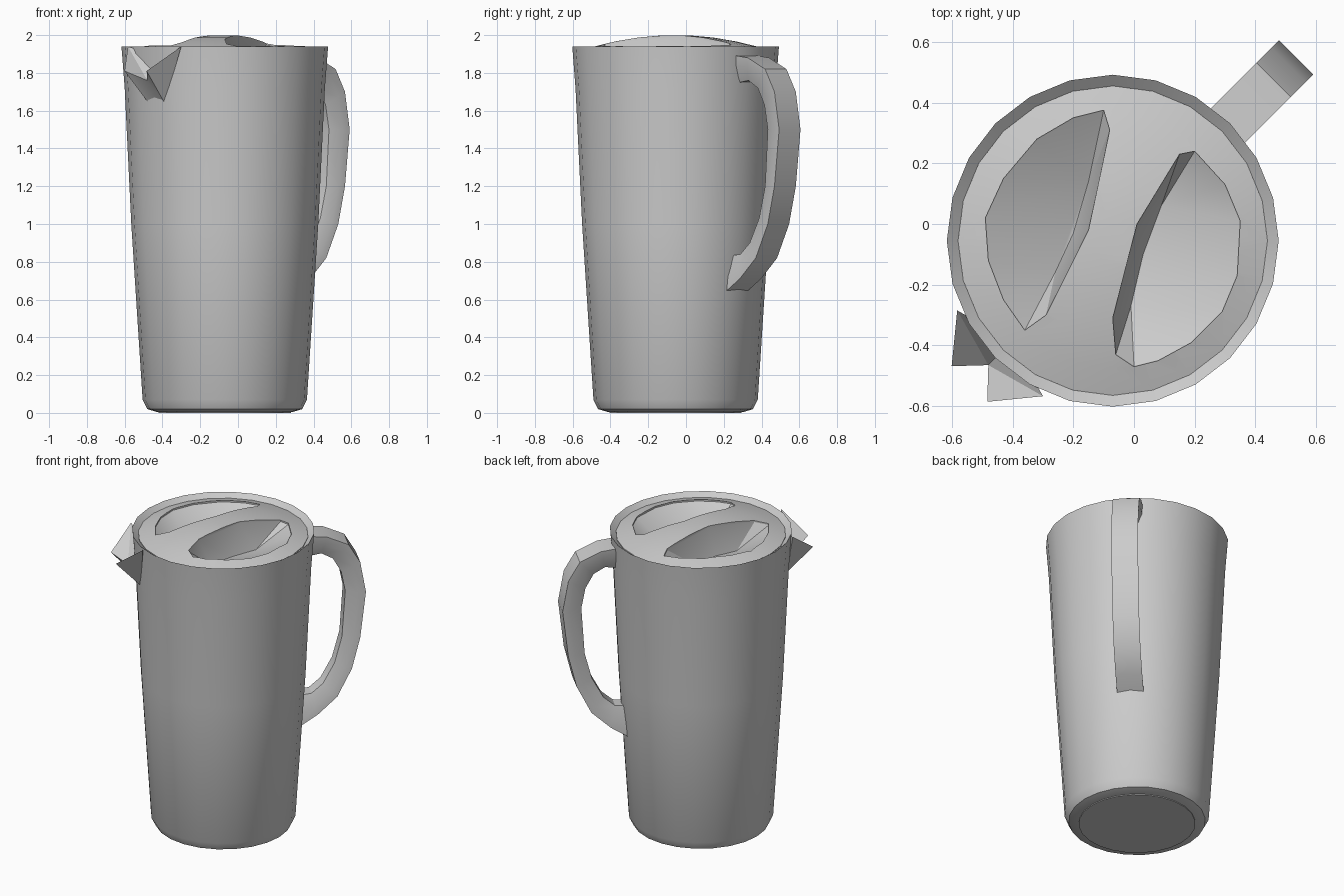
import bpy, bmesh, math
from mathutils import Vector

CX, CY = -0.07, -0.055
if "Cube" in bpy.data.objects:
    bpy.data.objects.remove(bpy.data.objects["Cube"], do_unlink=True)

grey = bpy.data.materials.new("light grey")
grey.use_nodes = True
colour = (0.6, 0.6, 0.6, 1)
grey.diffuse_color = colour
grey.node_tree.nodes["Principled BSDF"].inputs["Base Color"].default_value = colour


def finish(bm, name, angle=35):
    bmesh.ops.recalc_face_normals(bm, faces=bm.faces)
    mesh = bpy.data.meshes.new(name)
    bm.to_mesh(mesh)
    bm.free()
    obj = bpy.data.objects.new(name, mesh)
    bpy.context.collection.objects.link(obj)
    mesh.materials.append(grey)
    smooth(obj, angle)
    return obj


def smooth(obj, angle):
    bpy.ops.object.select_all(action='DESELECT')
    obj.select_set(True)
    bpy.context.view_layer.objects.active = obj
    bpy.ops.object.shade_smooth_by_angle(angle=math.radians(angle))


def revolve(name, profile, sides=24):
    """Closed solid turned round the jug axis from (radius, z) points."""
    bm = bmesh.new()
    rings = []
    for r, z in profile:
        rings.append([bm.verts.new((CX + r * math.cos(math.tau * i / sides),
                                    CY + r * math.sin(math.tau * i / sides), z))
                      for i in range(sides)])
    for a, b in zip(rings, rings[1:]):
        for i in range(sides):
            j = (i + 1) % sides
            bm.faces.new((a[i], a[j], b[j], b[i]))
    bm.faces.new(rings[0])
    bm.faces.new(rings[-1])
    return finish(bm, name)


def along(u, v, z):
    """Point at distance u along the handle diagonal and v across it."""
    s = math.sqrt(0.5)
    return Vector((CX + (u - v) * s, CY + (u + v) * s, z))


def lid_height(r):
    return 1.915 + 0.085 * (1 - (r / 0.51) ** 2)


# Tapered jug with a chamfered foot and a rim that slopes inward
revolve("jug_body", [(0.36, 0.005), (0.41, 0.02), (0.435, 0.07), (0.495, 1.0),
                     (0.53, 1.72), (0.547, 1.94), (0.51, 1.91), (0.49, 1.6)])
revolve("jug_base", [(0.35, 0.0), (0.35, 0.03)])

# Domed lid
radii = [0.51, 0.42, 0.32, 0.2, 0.08]
lid = revolve("lid", [(0.505, 1.65)] + [(r, lid_height(r)) for r in radii])

# Two scooped finger recesses, leaving a waisted grip between them
left_scoop = ([(-0.1, 0.375), (-0.2, 0.35), (-0.32, 0.28), (-0.43, 0.15), (-0.49, 0.02),
               (-0.48, -0.12), (-0.43, -0.25), (-0.36, -0.35), (-0.29, -0.3),
               (-0.15, -0.02), (-0.08, 0.31)],
              [(-0.26, -0.16), (-0.2, -0.03), (-0.15, 0.14)])
right_scoop = ([(0.2, 0.24), (0.3, 0.13), (0.35, 0.01), (0.34, -0.17), (0.29, -0.29),
                (0.19, -0.39), (0.08, -0.45), (0, -0.47), (-0.06, -0.43),
                (-0.07, -0.31), (0.01, 0.0), (0.15, 0.23)],
               [(-0.01, -0.27), (0.03, -0.1), (0.09, 0.06)])
for outline, floor in (left_scoop, right_scoop):
    bm = bmesh.new()
    for x, y in outline:
        bm.verts.new((x, y, lid_height(math.hypot(x - CX, y - CY)) - 0.01))
        bm.verts.new((x, y, 2.1))
    for x, y in floor:
        bm.verts.new((x, y, 1.81))
    hull = bmesh.ops.convex_hull(bm, input=bm.verts)
    loose = {g for g in hull["geom_interior"] if isinstance(g, bmesh.types.BMVert)}
    bmesh.ops.delete(bm, geom=list(loose), context='VERTS')
    cutter = finish(bm, "scoop_cutter")
    cutter.hide_render = True
    cut = lid.modifiers.new("scoop", 'BOOLEAN')
    cut.operation, cut.object, cut.solver = 'DIFFERENCE', cutter, 'EXACT'
    bpy.context.view_layer.objects.active = lid
    bpy.ops.object.modifier_apply(modifier=cut.name)
    bpy.data.objects.remove(cutter, do_unlink=True)
smooth(lid, 25)

# Handle: strap swept through matching outer and inner (distance, z) points
outer = [(0.46, 1.9), (0.62, 1.88), (0.75, 1.82), (0.82, 1.7), (0.855, 1.5), (0.82, 1.2),
         (0.77, 1.0), (0.68, 0.82), (0.56, 0.71), (0.42, 0.62)]
inner = [(0.46, 1.74), (0.59, 1.76), (0.66, 1.72), (0.71, 1.63), (0.735, 1.5), (0.715, 1.2),
         (0.67, 1.03), (0.6, 0.9), (0.53, 0.84), (0.44, 0.83)]
bm = bmesh.new()
loops = []
for (uo, zo), (ui, zi) in zip(outer, inner):
    um, zm = uo * 0.6 + ui * 0.4, zo * 0.6 + zi * 0.4
    section = [(uo, -0.08, zo), (uo, 0.08, zo), (um, 0.075, zm),
               (ui, 0.045, zi), (ui, -0.045, zi), (um, -0.075, zm)]
    loops.append([bm.verts.new(along(*p)) for p in section])
for a, b in zip(loops, loops[1:]):
    for i in range(6):
        j = (i + 1) % 6
        bm.faces.new((a[i], a[j], b[j], b[i]))
bm.faces.new(loops[0])
bm.faces.new(loops[-1])
finish(bm, "handle", 30)

# Spout: V-shaped trough dropping from the rim, opposite the handle
bm = bmesh.new()
groove = bm.verts.new(along(-0.47, 0, 1.88))
lip = bm.verts.new(along(-0.58, 0, 1.76))
sides = []
for s in (-1, 1):
    rim = bm.verts.new(along(-0.525, s * 0.2, 1.94))
    tip = bm.verts.new(along(-0.668, s * 0.083, 1.81))
    root = bm.verts.new(along(-0.51, s * 0.06, 1.64))
    sides.append((rim, tip, root))
    bm.faces.new((rim, tip, lip))
    bm.faces.new((rim, lip, groove))
    bm.faces.new((rim, root, tip))
    bm.faces.new((tip, root, lip))
    bm.faces.new((rim, groove, root))
bm.faces.new((sides[0][2], sides[1][2], lip))
bm.faces.new((sides[0][2], groove, sides[1][2]))
finish(bm, "spout", 30)
